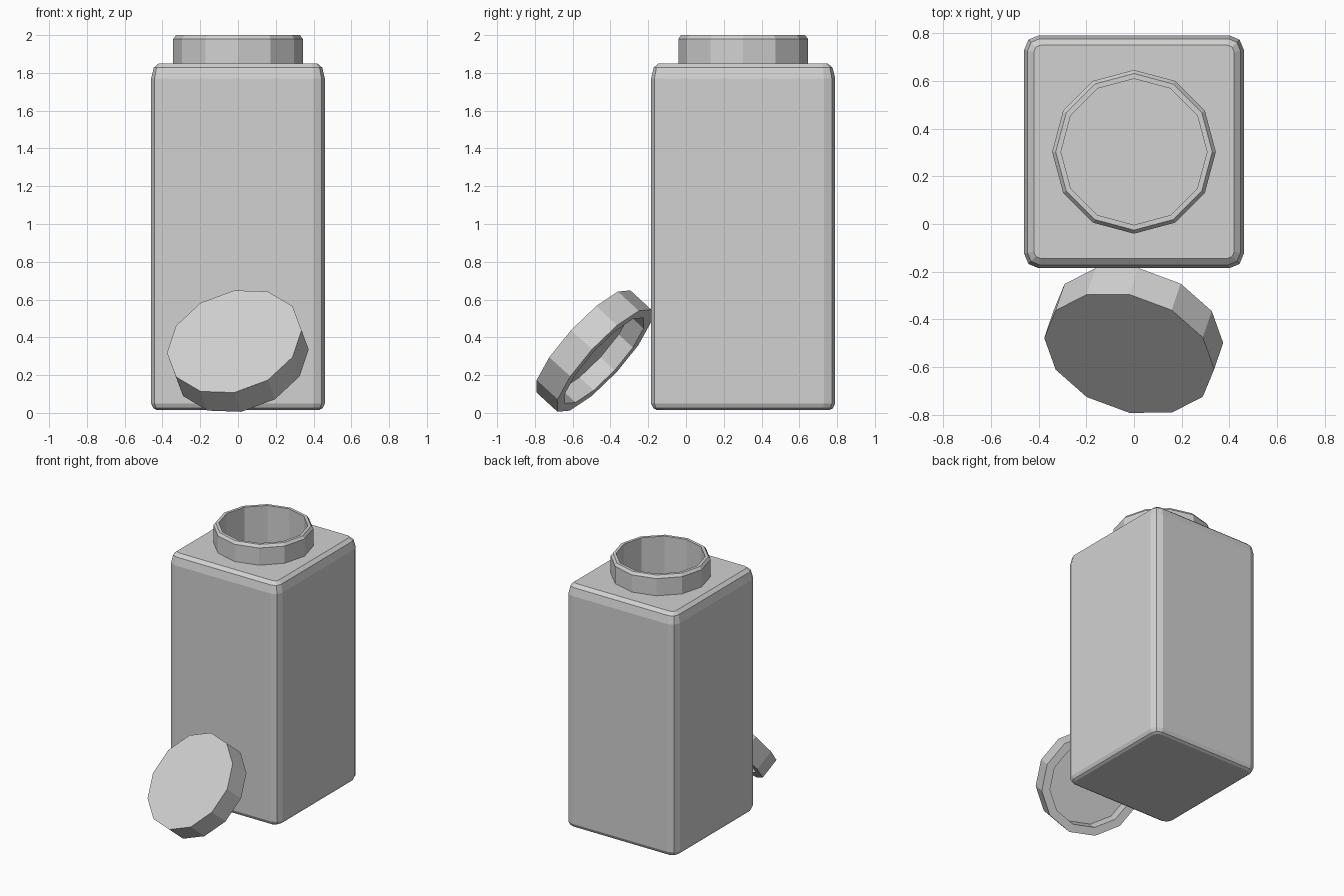
import bpy
import bmesh
from math import cos, sin, pi
from mathutils import Vector

SIDES = 12

cube = bpy.data.objects.get("Cube")
if cube:
    bpy.data.objects.remove(cube, do_unlink=True)

grey = bpy.data.materials.new("plain grey")
grey.use_nodes = True
COLOUR = (0.64, 0.64, 0.64, 1)
grey.diffuse_color = COLOUR
grey.node_tree.nodes["Principled BSDF"].inputs["Base Color"].default_value = COLOUR


def circle(radius, height):
    """Regular ring of points around the z axis."""
    return [Vector((radius * cos(2 * pi * i / SIDES), radius * sin(2 * pi * i / SIDES), height))
            for i in range(SIDES)]


def rounded_box_ring(inset, corner, height, half_x=0.46, half_y=0.4875):
    """Rectangle ring with three points on each rounded corner."""
    points = []
    for k, (sx, sy) in enumerate([(1, 1), (-1, 1), (-1, -1), (1, -1)]):
        cx = sx * (half_x - inset - corner)
        cy = sy * (half_y - inset - corner)
        for step in range(3):
            angle = (k + step / 2) * pi / 2
            points.append(Vector((cx + corner * cos(angle), cy + corner * sin(angle), height)))
    return points


def loft(name, rings):
    """Join successive rings with quads and cap both ends."""
    bm = bmesh.new()
    loops = [[bm.verts.new(p) for p in ring] for ring in rings]
    for low, high in zip(loops, loops[1:]):
        for i in range(SIDES):
            j = (i + 1) % SIDES
            bm.faces.new((low[i], low[j], high[j], high[i]))
    bm.faces.new(list(reversed(loops[0])))
    bm.faces.new(loops[-1])
    bmesh.ops.recalc_face_normals(bm, faces=bm.faces)
    mesh = bpy.data.meshes.new(name)
    bm.to_mesh(mesh)
    bm.free()
    mesh.materials.append(grey)
    obj = bpy.data.objects.new(name, mesh)
    bpy.context.collection.objects.link(obj)
    return obj


# Bottle: bevelled square body, round neck and hollow inside
bottle = loft("bottle", [
    rounded_box_ring(0.03, 0.035, 0.015),
    rounded_box_ring(0.012, 0.05, 0.025),
    rounded_box_ring(0, 0.06, 0.05),
    rounded_box_ring(0, 0.06, 1.77),
    rounded_box_ring(0.014, 0.05, 1.828),
    rounded_box_ring(0.04, 0.03, 1.85),
    circle(0.343, 1.85),
    circle(0.343, 1.98),
    circle(0.328, 2.0),
    circle(0.306, 2.0),
    circle(0.306, 0.07),
])
bottle.location = (0, 0.3025, 0)

# Lid: shallow cup leaning on the front of the bottle, opening towards it
lid = loft("lid", [
    circle(0.367, 0),
    circle(0.367, -0.155),
    circle(0.307, -0.155),
    circle(0.307, -0.05),
])
across = Vector((0.97, -0.178, 0.164)).normalized()
outward = across.cross(Vector((0.02, 0.672, 0.74))).normalized()
upward = outward.cross(across)
tilt = lid.matrix_world.to_3x3()
tilt.col[0], tilt.col[1], tilt.col[2] = across, upward, outward
lid.matrix_world = tilt.to_4x4()
lid.location = (-0.02, -0.543, 0.378)
